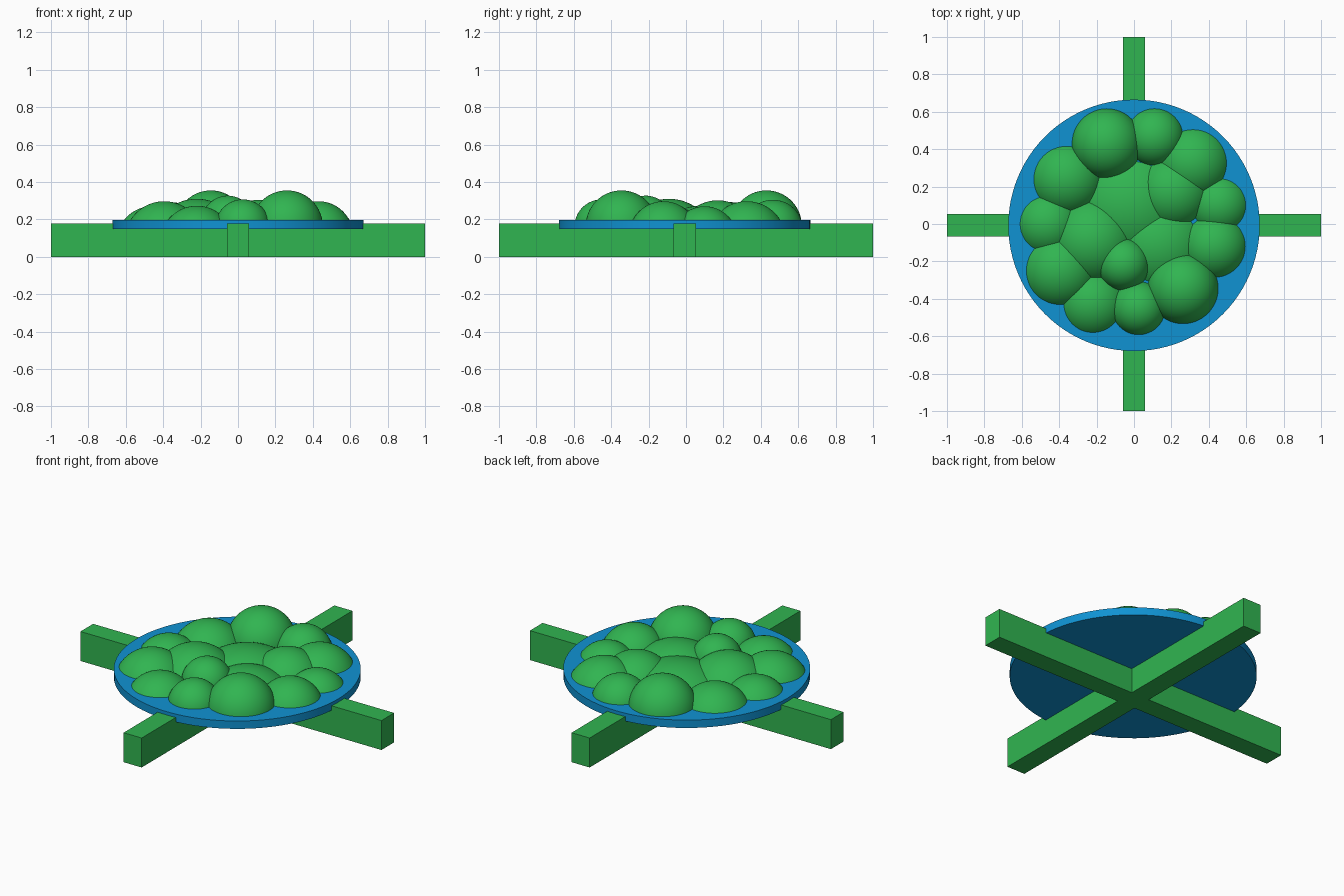
import bpy, bmesh, math
from mathutils import Matrix, Vector

if "Cube" in bpy.data.objects:
    bpy.data.objects.remove(bpy.data.objects["Cube"])

CY = -0.007          # shared centre line of disc and cross bar
DISC_TOP = 0.197


def material(name, rgb):
    m = bpy.data.materials.new(name)
    m.diffuse_color = (*rgb, 1)
    m.use_nodes = True
    m.node_tree.nodes["Principled BSDF"].inputs["Base Color"].default_value = m.diffuse_color
    return m


green = material("leaf_green", (0.03, 0.46, 0.082))
blue = material("plate_blue", (0.005, 0.29, 0.65))


def make_object(name, bm, mat, smooth=False):
    bmesh.ops.recalc_face_normals(bm, faces=bm.faces)
    mesh = bpy.data.meshes.new(name)
    bm.to_mesh(mesh)
    bm.free()
    mesh.materials.append(mat)
    ob = bpy.data.objects.new(name, mesh)
    bpy.context.collection.objects.link(ob)
    if smooth:
        bpy.ops.object.select_all(action='DESELECT')
        ob.select_set(True)
        bpy.context.view_layer.objects.active = ob
        bpy.ops.object.shade_smooth_by_angle(angle=math.radians(35))
    return ob


# Cross-shaped stand: one outline extruded upward
w, top = 0.06, 0.177
outline = [(-w, -1), (w, -1), (w, CY - w), (1, CY - w), (1, CY + w), (w, CY + w),
           (w, 1), (-w, 1), (-w, CY + w), (-1, CY + w), (-1, CY - w), (-w, CY - w)]
bm = bmesh.new()
face = bm.faces.new([bm.verts.new((x, y, 0)) for x, y in outline])
ext = bmesh.ops.extrude_face_region(bm, geom=[face])
bmesh.ops.translate(bm, vec=(0, 0, top),
                    verts=[v for v in ext["geom"] if isinstance(v, bmesh.types.BMVert)])
make_object("cross_stand", bm, green)

# Round plate
bm = bmesh.new()
bmesh.ops.create_cone(bm, cap_ends=True, segments=96, radius1=0.672, radius2=0.672,
                      depth=DISC_TOP - 0.15,
                      matrix=Matrix.Translation((0, CY, (DISC_TOP + 0.15) / 2)))
make_object("round_plate", bm, blue, smooth=True)


# Foliage mounds: spherical caps sitting on the plate
def mound(name, x, y, cap_radius, top_z):
    base = DISC_TOP - 0.004
    h = top_z - base
    r = (cap_radius ** 2 + h ** 2) / (2 * h)
    sweep = math.acos((r - h) / r)
    rings = 18
    bm = bmesh.new()
    pts = [bm.verts.new((x + r * math.sin(sweep * i / rings), y,
                         top_z - r + r * math.cos(sweep * i / rings)))
           for i in range(rings + 1)]
    edges = [bm.edges.new(p) for p in zip(pts, pts[1:])]
    bmesh.ops.spin(bm, geom=pts + edges, cent=Vector((x, y, 0)), axis=(0, 0, 1),
                   angle=math.tau, steps=48)
    bmesh.ops.remove_doubles(bm, verts=bm.verts, dist=1e-5)
    bmesh.ops.holes_fill(bm, edges=[e for e in bm.edges if e.is_boundary], sides=0)
    make_object(name, bm, green, smooth=True)


# x, y, radius on the plate, top height
outer = [(-0.145, 0.43, 0.187, 0.355), (0.11, 0.465, 0.153, 0.305),
         (0.315, 0.325, 0.182, 0.297), (0.455, 0.10, 0.145, 0.27),
         (0.43, -0.12, 0.167, 0.297), (0.262, -0.345, 0.189, 0.355),
         (0.025, -0.45, 0.143, 0.307), (-0.22, -0.425, 0.158, 0.273),
         (-0.395, -0.25, 0.183, 0.297), (-0.46, 0.0, 0.152, 0.27),
         (-0.36, 0.24, 0.178, 0.292)]
inner = [(-0.22, -0.09, 0.21, 0.31), (-0.01, 0.10, 0.24, 0.275),
         (0.21, 0.17, 0.185, 0.302), (0.14, -0.11, 0.21, 0.275),
         (-0.055, -0.215, 0.14, 0.327)]
for i, m in enumerate(outer):
    mound(f"outer_mound_{i + 1}", *m)
for i, m in enumerate(inner):
    mound(f"inner_mound_{i + 1}", *m)
